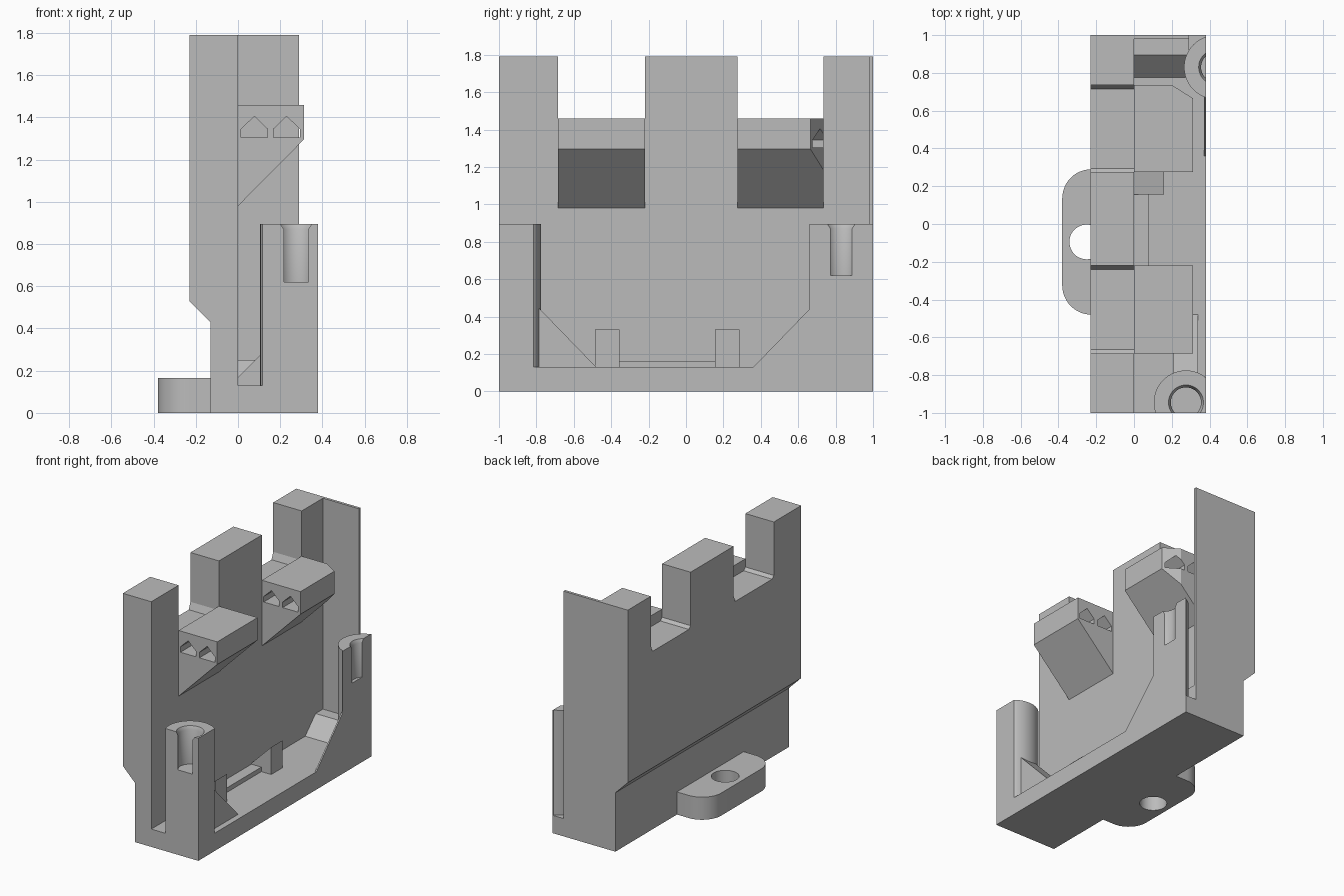
import bpy, bmesh
from math import sin, cos, tau, radians

cube = bpy.data.objects.get("Cube")
if cube:
    bpy.data.objects.remove(cube, do_unlink=True)

GREY = (0.5, 0.5, 0.5, 1)
grey = bpy.data.materials.new("plain grey")
grey.use_nodes = True
grey.diffuse_color = GREY
grey.node_tree.nodes["Principled BSDF"].inputs["Base Color"].default_value = GREY


def prism(name, axis, pts, lo, hi):
    """Extrude a 2D profile along an axis; profile is in the other two axes."""
    place = {"x": lambda a, b, c: (c, a, b),
             "y": lambda a, b, c: (a, c, b),
             "z": lambda a, b, c: (a, b, c)}[axis]
    bm = bmesh.new()
    rings = [[bm.verts.new(place(a, b, c)) for a, b in pts] for c in (lo, hi)]
    for ring in rings:
        bm.faces.new(ring)
    n = len(pts)
    for i in range(n):
        j = (i + 1) % n
        bm.faces.new((rings[0][i], rings[0][j], rings[1][j], rings[1][i]))
    bmesh.ops.recalc_face_normals(bm, faces=bm.faces)
    mesh = bpy.data.meshes.new(name)
    bm.to_mesh(mesh)
    bm.free()
    mesh.materials.append(grey)
    ob = bpy.data.objects.new(name, mesh)
    bpy.context.collection.objects.link(ob)
    return ob


def rect(a0, a1, b0, b1):
    return [(a0, b0), (a1, b0), (a1, b1), (a0, b1)]


def box(name, x, y, z):
    return prism(name, "z", rect(*x, *y), *z)


def select(ob):
    bpy.ops.object.select_all(action="DESELECT")
    ob.select_set(True)
    bpy.context.view_layer.objects.active = ob


def cut(ob, cutter):
    """Subtract the cutter and discard it."""
    cutter.hide_render = True
    mod = ob.modifiers.new("cut", "BOOLEAN")
    mod.operation, mod.solver, mod.object = "DIFFERENCE", "EXACT", cutter
    select(ob)
    bpy.ops.object.modifier_apply(modifier=mod.name)
    bpy.data.objects.remove(cutter, do_unlink=True)


def smooth(ob):
    select(ob)
    bpy.ops.object.shade_smooth_by_angle(angle=radians(30))


def circle(cx, cy, r, n=48):
    return [(cx + r * cos(tau * i / n), cy + r * sin(tau * i / n)) for i in range(n)]


def screw_post(name, cx, cy):
    """Round post clipped to the body outline, with a countersunk blind hole."""
    pts = []
    for a, b in circle(cx, cy, 0.17, 72):
        p = (min(a, 0.38), max(-1, min(b, 1)))
        if p not in pts:
            pts.append(p)
    post = prism(name, "z", pts, 0.1, 0.895)
    cut(post, prism("hole", "z", circle(cx, cy, 0.08), 0.62, 1))
    sink = prism("countersink", "z", circle(cx, cy, 0.08), 0.87, 0.9)
    for v in sink.data.vertices:
        if v.co.z > 0.89:
            v.co.x = cx + (v.co.x - cx) * 1.19
            v.co.y = cy + (v.co.y - cy) * 1.19
    cut(post, sink)
    smooth(post)


# Upright back plate with an undercut rear and two notches in the top edge
plate = prism("back_plate", "y", [(-0.13, 0), (0, 0), (0, 1.79), (-0.23, 1.79),
                                  (-0.23, 0.53), (-0.13, 0.43)], -1, 1)
notches = [(-0.685, -0.22), (0.275, 0.735)]
for lo, hi in notches:
    cut(plate, prism("notch", "x", [(lo + 0.02, 1.38), (hi - 0.02, 1.38), (hi, 1.43),
                                    (hi, 2), (lo, 2), (lo, 1.40)], -0.5, 0.5))

# Base and thin end wall
box("base", (-0.13, 0.38), (-1, 1), (0, 0.13))
box("end_wall", (-0.01, 0.29), (0.98, 1), (0.1, 1.79))

# Overhanging clip blocks with peaked channels
for name, (lo, hi) in zip(("front_clip", "rear_clip"), notches):
    clip = prism(name, "y", [(0, 0.98), (0.312, 1.295), (0.312, 1.46), (0, 1.46)], lo, hi)
    if lo > 0:
        cut(clip, prism("corner", "z", [(0.2, 0.736), (0.313, 0.665), (0.4, 0.665),
                                        (0.4, 0.8), (0.2, 0.8)], 0.9, 1.6))
    for x in (0.015, 0.168):
        cut(clip, prism("channel", "y", [(x, 1.305), (x + 0.125, 1.305), (x + 0.125, 1.345),
                                         (x + 0.0625, 1.405), (x, 1.345)], -1, 1))

# Screw posts and their gussets
screw_post("front_post", 0.275, -0.945)
screw_post("rear_post", 0.435, 0.83)
prism("front_gusset", "x", [(-0.8, 0.13), (-0.48, 0.13), (-0.8, 0.46)], 0.21, 0.338)
prism("rear_gusset", "x", [(0.36, 0.13), (0.7, 0.13), (0.7, 0.45), (0.67, 0.45)], 0.37, 0.38)
prism("rear_ramp", "x", [(0.775, 0.13), (0.985, 0.13), (0.985, 0.25), (0.895, 0.25)], 0, 0.29)

# Hooks and ledge along the foot of the plate
for name, y in (("front_hook", -0.487), ("rear_hook", 0.155)):
    prism(name, "y", [(0, 0.13), (0.16, 0.13), (0.16, 0.33), (0, 0.17)], y, y + 0.132)
box("ledge", (0, 0.08), (-0.355, 0.155), (0.13, 0.163))

# Rounded mounting tab behind the base
r, x0, y0, y1 = 0.155, -0.38, -0.48, 0.29
outline = [(-0.13, y0), (-0.13, y1)]
for cy, start in ((y1 - r, 0.25), (y0 + r, 0.5)):
    for i in range(13):
        a = tau * (start + i / 48)
        outline.append((x0 + r + r * cos(a), cy + r * sin(a)))
tab = prism("mounting_tab", "z", outline, 0, 0.165)
cut(tab, prism("tab_hole", "z", circle(-0.25, -0.095, 0.092), -0.1, 0.3))
smooth(tab)
